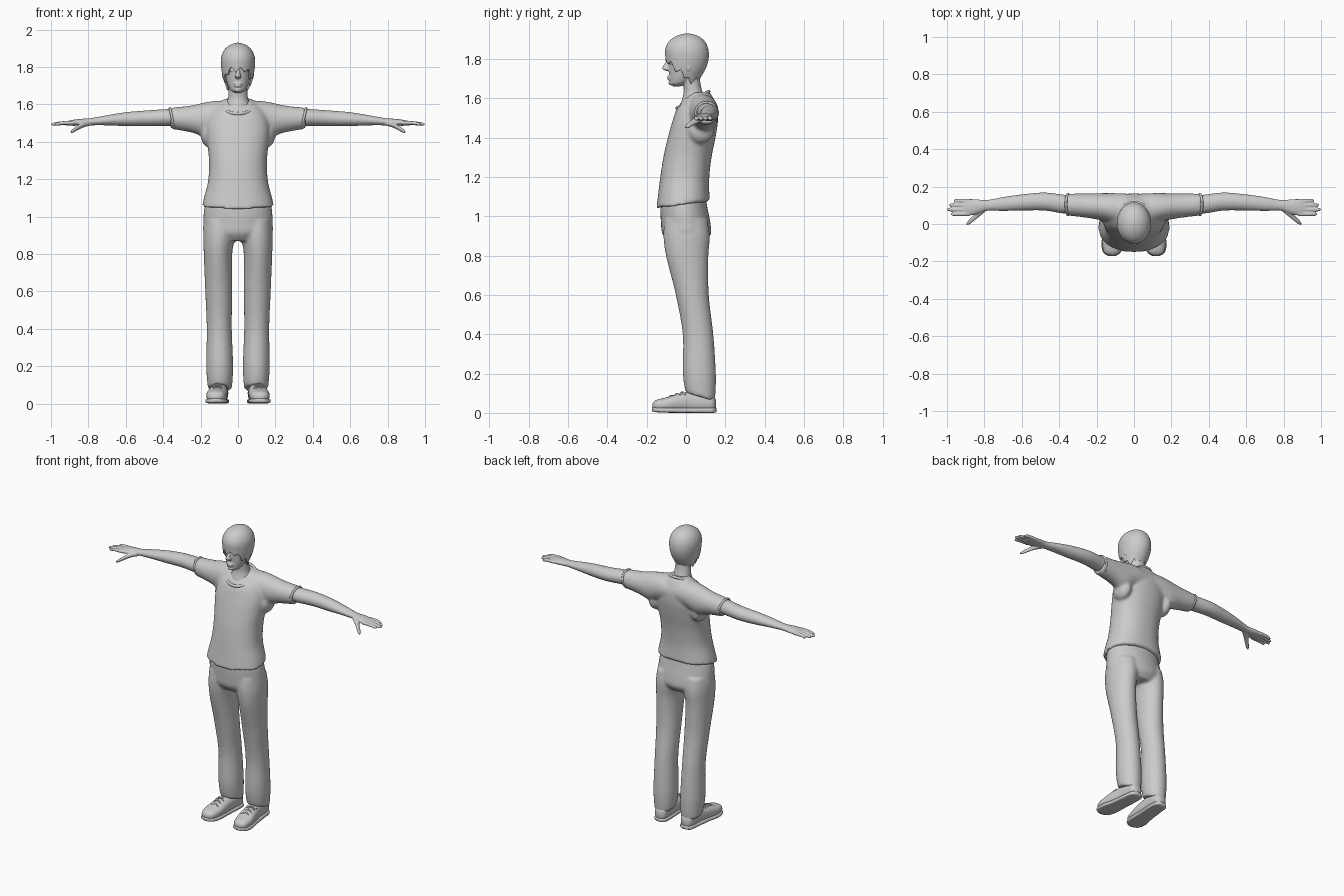
import bpy, bmesh
from math import sin, cos, pi, copysign

old = bpy.data.objects.get("Cube")
if old:
    bpy.data.objects.remove(old, do_unlink=True)

grey = bpy.data.materials.new("plain_grey")
grey.use_nodes = True
GREY = (0.6, 0.6, 0.6, 1)
grey.diffuse_color = GREY
grey.node_tree.nodes["Principled BSDF"].inputs["Base Color"].default_value = GREY


def sample(rings, t):
    """Smoothly interpolated ring values at position t."""
    i = 0
    while i < len(rings) - 2 and t > rings[i + 1][0]:
        i += 1
    a, b = rings[i], rings[i + 1]
    before, after = rings[max(i - 1, 0)], rings[min(i + 2, len(rings) - 1)]
    h = b[0] - a[0]
    u = (t - a[0]) / h
    out = []
    for k in range(1, 5):
        m0 = (b[k] - before[k]) / (b[0] - before[0]) * h
        m1 = (after[k] - a[k]) / (after[0] - a[0]) * h
        out.append((2*u**3 - 3*u*u + 1) * a[k] + (u**3 - 2*u*u + u) * m0
                   + (3*u*u - 2*u**3) * b[k] + (u**3 - u*u) * m1)
    return out


def loft(bm, rings, axis="Z", segs=32, steps=40, power=1.0, floor=None, capped=True):
    """Rings are (position, centre a, centre b, radius a, radius b)."""
    lo, hi = rings[0][0], rings[-1][0]
    grid = []
    for s in range(steps + 1):
        row = []
        for j in range(segs):
            ang = 2 * pi * j / segs
            start = floor(ang) if floor else lo
            t = start + (hi - start) * s / steps
            a, b, ra, rb = sample(rings, t)
            p = a + max(ra, 0.001) * copysign(abs(cos(ang)) ** power, cos(ang))
            q = b + max(rb, 0.001) * copysign(abs(sin(ang)) ** power, sin(ang))
            co = {"Z": (p, q, t), "X": (t, p, q), "Y": (p, t, q)}[axis]
            row.append(bm.verts.new(co))
        grid.append(row)
    faces = []
    for r0, r1 in zip(grid, grid[1:]):
        for j in range(segs):
            k = (j + 1) % segs
            faces.append(bm.faces.new((r0[j], r0[k], r1[k], r1[j])))
    faces.append(bm.faces.new(grid[-1]))
    if capped:
        faces.append(bm.faces.new(grid[0][::-1]))
    bmesh.ops.recalc_face_normals(bm, faces=faces)


def depth(rows):
    """Turn (z, front y, back y, half width) into rings."""
    return [(z, 0, (f + b) / 2, w, (b - f) / 2) for z, f, b, w in rows]


def ball(bm, centre, size):
    made = bmesh.ops.create_uvsphere(bm, u_segments=20, v_segments=12, radius=1)["verts"]
    bmesh.ops.scale(bm, vec=size, verts=made)
    bmesh.ops.translate(bm, vec=centre, verts=made)


def finish(name, bm, voxel=0, smooth=0, mirror=False):
    mesh = bpy.data.meshes.new(name)
    bm.to_mesh(mesh)
    bm.free()
    ob = bpy.data.objects.new(name, mesh)
    bpy.context.collection.objects.link(ob)
    mesh.materials.append(grey)
    for f in mesh.polygons:
        f.use_smooth = True
    if mirror:
        ob.modifiers.new("Mirror", "MIRROR").use_clip = False
    if voxel:
        m = ob.modifiers.new("Fuse", "REMESH")
        m.mode, m.voxel_size, m.use_smooth_shade = "VOXEL", voxel, True
    if smooth:
        m = ob.modifiers.new("Soften", "SMOOTH")
        m.factor, m.iterations = 0.5, smooth
    return ob


# Shirt: torso with a wavy hem, fused with both sleeves
bm = bmesh.new()
torso = depth([(1.035, -.152, .13, .197), (1.10, -.143, .12, .182), (1.19, -.132, .118, .16),
               (1.30, -.115, .13, .155), (1.40, -.092, .15, .165), (1.48, -.07, .162, .17),
               (1.55, -.045, .16, .15), (1.60, -.005, .14, .11), (1.63, .03, .12, .07)])
loft(bm, torso, power=0.9, segs=48,
     floor=lambda a: 1.06 + 0.022 * sin(a) + 0.006 * sin(5 * a))
for s in (-1, 1):
    sleeve = [(0, .075, 1.54, .085, .075), (.10, .085, 1.535, .08, .085), (.17, .092, 1.52, .073, .092),
              (.25, .098, 1.522, .065, .072), (.36, .104, 1.526, .058, .056)]
    if s < 0:
        sleeve = [(-r[0],) + r[1:] for r in reversed(sleeve)]
    loft(bm, sleeve, axis="X")
    ball(bm, (s * .155, .075, 1.44), (.045, .07, .07))
finish("shirt", bm, voxel=0.009, smooth=5)

# Collar band and sleeve hems
bm = bmesh.new()


def band(bm, point, radius, n=48, m=8):
    """Closed tube round a loop of points; point gives position and outward direction."""
    rows = []
    for i in range(n):
        p, out, up = point(2 * pi * i / n)
        rows.append([bm.verts.new([p[k] + radius * (cos(2*pi*j/m) * out[k] + sin(2*pi*j/m) * up[k])
                                   for k in range(3)]) for j in range(m)])
    for i in range(n):
        for j in range(m):
            bm.faces.new((rows[i][j], rows[i][(j+1) % m], rows[(i+1) % n][(j+1) % m], rows[(i+1) % n][j]))
    bmesh.ops.recalc_face_normals(bm, faces=bm.faces[:])


band(bm, lambda a: ((.085 * cos(a), .035 + .08 * sin(a), 1.592 + .042 * sin(a)),
                    (cos(a), sin(a), 0), (0, 0, 1)), 0.009)
finish("collar", bm)
bm = bmesh.new()
band(bm, lambda a: ((.352 + .012 * sin(a), .104 + .055 * cos(a), 1.526 + .053 * sin(a)),
                    (0, cos(a), sin(a)), (1, 0, 0)), 0.007)
finish("sleeve_hems", bm, mirror=True)

# Trousers: pelvis fused with two legs
bm = bmesh.new()
loft(bm, depth([(.87, -.09, .10, .13), (.91, -.12, .127, .182), (.96, -.127, .125, .186),
                (1.05, -.13, .108, .18), (1.10, -.12, .10, .165)]))
for s in (-1, 1):
    leg = [(.06, .097, .082, .06, .064), (.11, .097, .074, .067, .077), (.2, .098, .068, .072, .084),
           (.4, .1, .061, .067, .078), (.6, .103, .032, .072, .084), (.8, .107, .006, .076, .108),
           (.9, .1, .003, .085, .118), (.98, .093, 0, .085, .11)]
    loft(bm, [(r[0], s * r[1]) + r[2:] for r in leg], floor=lambda a: .08 - .022 * sin(a))
finish("trousers", bm, voxel=0.009, smooth=4)

# Shoes with soles and laces
bm = bmesh.new()
loft(bm, [(-.17, .118, .036, .015, .012), (-.155, .118, .038, .04, .026), (-.1, .115, .043, .054, .036),
          (-.04, .108, .052, .052, .046), (.03, .1, .056, .045, .052), (.1, .096, .055, .044, .05),
          (.14, .095, .05, .036, .042), (.152, .095, .045, .016, .02)], axis="Y", power=0.85)
finish("shoes", bm, mirror=True)
bm = bmesh.new()
loft(bm, [(-.172, .118, .018, .018, .01), (-.155, .118, .016, .045, .012), (-.1, .115, .014, .059, .013),
          (-.02, .106, .013, .052, .013), (.08, .097, .013, .048, .013), (.14, .095, .013, .04, .013),
          (.155, .095, .014, .018, .01)], axis="Y", power=0.5)
finish("soles", bm, mirror=True)
bm = bmesh.new()
for i in range(3):
    y, z = -.075 + .028 * i, .083 + .009 * i
    for tilt in (-.012, .012):
        loft(bm, [(.083, y - tilt, z - .007, .005, .005), (.112, y, z + .004, .005, .005),
                  (.14, y + tilt, z - .007, .005, .005)], axis="X", segs=8, steps=8)
finish("laces", bm, mirror=True)

# Arms with hands, fingers and thumbs
bm = bmesh.new()
loft(bm, [(.27, .102, 1.53, .045, .045), (.37, .106, 1.53, .05, .045), (.48, .12, 1.526, .048, .042),
          (.6, .115, 1.521, .043, .037), (.7, .107, 1.515, .037, .027), (.79, .099, 1.507, .029, .019),
          (.85, .092, 1.504, .041, .018), (.9, .088, 1.5, .044, .014), (.925, .088, 1.498, .036, .009)],
     axis="X")
for tip, y in ((.965, .124), (.99, .101), (1, .077), (.98, .053)):
    loft(bm, [(.88, y, 1.502, .011, .011), (.94, y, 1.5, .011, .01),
              (tip - .008, y, 1.494, .009, .008), (tip, y, 1.493, .003, .003)],
         axis="X", segs=12, steps=16)
loft(bm, [(.79, .085, 1.5, .015, .014), (.83, .058, 1.49, .021, .015), (.865, .025, 1.47, .016, .013),
          (.885, .008, 1.457, .013, .01), (.896, 0, 1.451, .004, .004)], axis="X", segs=12, steps=20)
finish("arms", bm, voxel=0.0045, smooth=2, mirror=True)

# Head and neck with nose, lips, eyes and ears
bm = bmesh.new()
loft(bm, depth([(1.66, -.065, -.03, .015), (1.672, -.08, .0, .036), (1.69, -.084, .03, .048),
                (1.72, -.086, .06, .06), (1.76, -.089, .09, .069), (1.80, -.091, .10, .075),
                (1.85, -.09, .10, .077), (1.89, -.06, .08, .06), (1.91, -.02, .05, .03)]))
loft(bm, depth([(1.53, -.045, .10, .075), (1.58, -.025, .105, .07), (1.63, -.012, .085, .054),
                (1.68, -.015, .073, .05), (1.75, -.02, .07, .05)]))
loft(bm, [(1.738, 0, -.09, .008, .008), (1.747, 0, -.098, .018, .02), (1.76, 0, -.098, .013, .021),
          (1.785, 0, -.091, .009, .012), (1.81, 0, -.086, .008, .006)], segs=16, steps=16)
for z, w in ((1.709, .024), (1.698, .02)):
    ball(bm, (0, -.083, z), (w, .013, .006))
ball(bm, (0, -.077, 1.678), (.018, .012, .012))
for s in (-1, 1):
    ball(bm, (s * .031, -.076, 1.782), (.015, .011, .007))
    ball(bm, (s * .032, -.077, 1.805), (.022, .014, .006))
    ball(bm, (s * .074, .012, 1.765), (.012, .02, .032))
finish("head", bm, voxel=0.004, smooth=2)


# Hair: cap with a jagged lower edge, long at the nape and short over the face
def hairline(a):
    tuft = abs((a * 11 / pi) % 2 - 1)
    back = (sin(a) + 1) / 2
    side = 1.81 - 0.1 * min(1, back * 1.6)
    return side - 0.028 * tuft - 0.012 * sin(3 * a) ** 2


bm = bmesh.new()
loft(bm, depth([(1.66, -.085, .055, .055), (1.70, -.09, .072, .068), (1.75, -.098, .1, .082),
                (1.80, -.104, .115, .09), (1.85, -.105, .113, .09), (1.89, -.086, .095, .074),
                (1.915, -.052, .065, .048), (1.927, -.018, .035, .02), (1.93, 0, .015, .004)]),
     segs=88, steps=30, floor=hairline, capped=False)
hair = finish("hair", bm)
m = hair.modifiers.new("Thickness", "SOLIDIFY")
m.thickness, m.offset = 0.009, -1
